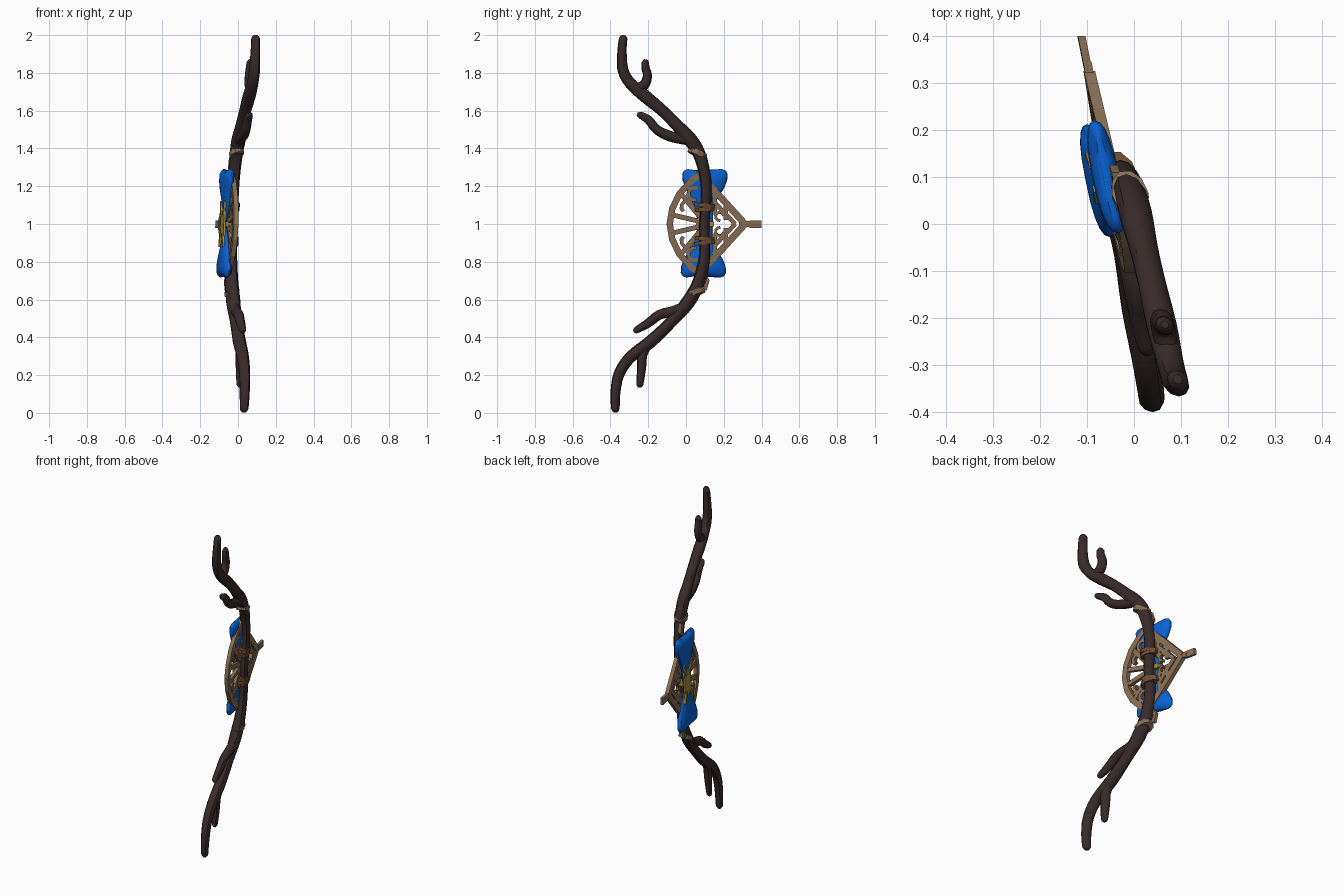
import bpy, bmesh, math
from mathutils import Vector

if "Cube" in bpy.data.objects:
    bpy.data.objects.remove(bpy.data.objects["Cube"])

def mat(name, c):
    m = bpy.data.materials.new(name)
    m.diffuse_color = (*c, 1)
    m.use_nodes = True
    m.node_tree.nodes["Principled BSDF"].inputs["Base Color"].default_value = m.diffuse_color
    return m

DARK = mat("dark antler", (0.040, 0.024, 0.023))
TAN = mat("carved wood", (0.25, 0.16, 0.09))
LEATHER = mat("leather wrap", (0.17, 0.075, 0.032))
BLUE = mat("blue petal", (0.003, 0.125, 0.66))
GOLD = mat("gold", (0.40, 0.28, 0.04))

# the whole bow lies in a slightly tilted plane: y, z in plane, w = offset across it
def P(y, z, w=0.0):
    return Vector((w - 0.008 - 0.2 * y + 0.035 * (z - 1), y, z))

def finish(name, bm, material, smooth=True):
    bmesh.ops.recalc_face_normals(bm, faces=bm.faces[:])
    me = bpy.data.meshes.new(name)
    bm.to_mesh(me)
    bm.free()
    me.materials.append(material)
    ob = bpy.data.objects.new(name, me)
    bpy.context.collection.objects.link(ob)
    if smooth:
        bpy.context.view_layer.objects.active = ob
        ob.select_set(True)
        bpy.ops.object.shade_smooth_by_angle(angle=math.radians(40))
        ob.select_set(False)
    return ob

def skin(bm, rings):
    vs = [[bm.verts.new(p) for p in r] for r in rings]
    n = len(vs[0])
    for a, b in zip(vs, vs[1:]):
        for i in range(n):
            bm.faces.new((a[i], a[(i + 1) % n], b[(i + 1) % n], b[i]))
    bm.faces.new(vs[0])
    bm.faces.new(vs[-1])

def spline(pts, steps):
    v = [Vector(p) for p in pts]
    v = [2 * v[0] - v[1]] + v + [2 * v[-1] - v[-2]]
    out = []
    for i in range(1, len(v) - 2):
        a, b, c, d = v[i - 1:i + 3]
        for s in range(steps):
            t = s / steps
            out.append(0.5 * (2 * b + (c - a) * t + (2 * a - 5 * b + 4 * c - d) * t * t
                              + (3 * b - a - 3 * c + d) * t ** 3))
    return out + [v[-2]]

# round tube along (y, z, radius) points with rounded ends
def tube(bm, pts, steps=3, sides=10):
    c = spline(pts, steps)
    rings = []
    for i, p in enumerate(c):
        t = (c[min(i + 1, len(c) - 1)] - c[max(i - 1, 0)]).xy.normalized()
        n = Vector((-t.y, t.x))
        stages = [(0, 1)]
        if i == 0:
            stages = [(0, 0.45), (0.35, 0.8), (0.8, 1)]
        elif i == len(c) - 1:
            stages = [(-0.8, 1), (-0.35, 0.8), (0, 0.45)]
        for off, k in stages:
            q = p.xy + t * off * p.z
            ring = []
            for j in range(sides):
                a = math.tau * j / sides
                e = q + n * math.cos(a) * p.z * k
                ring.append(P(e.x, e.y, math.sin(a) * p.z * k))
            rings.append(ring)
    skin(bm, rings)

# main antler limb
bm = bmesh.new()
tube(bm, [(-0.330, 2.0, .022), (-0.338, 1.93, .024), (-0.335, 1.82, .029), (-0.295, 1.745, .030),
          (-0.215, 1.675, .034), (-0.125, 1.60, .031), (-0.05, 1.525, .032), (0.02, 1.45, .037),
          (0.07, 1.37, .034), (0.1, 1.26, .030), (0.108, 1.15, .028), (0.097, 1.0, .027),
          (0.1, 0.87, .028), (0.093, 0.79, .030), (0.063, 0.68, .034), (0.01, 0.585, .037),
          (-0.075, 0.485, .031), (-0.19, 0.375, .034), (-0.295, 0.295, .031),
          (-0.355, 0.205, .029), (-0.374, 0.1, .026), (-0.373, 0.003, .022)])
finish("antler_limb", bm, DARK)

# side tines
tines = {
    "upper_outer_tine": [(-0.27, 1.72, .024), (-0.222, 1.735, .027), (-0.204, 1.785, .024),
                         (-0.215, 1.83, .022), (-0.214, 1.872, .018)],
    "upper_inner_tine": [(0.02, 1.44, .026), (-0.085, 1.465, .028), (-0.155, 1.50, .025),
                         (-0.2, 1.553, .023), (-0.258, 1.584, .017)],
    "lower_inner_tine": [(0.01, 0.575, .026), (-0.06, 0.54, .028), (-0.14, 0.52, .026),
                         (-0.2, 0.475, .024), (-0.277, 0.43, .017)],
    "lower_outer_tine": [(-0.2, 0.37, .026), (-0.23, 0.31, .026), (-0.235, 0.24, .024), (-0.246, 0.135, .018)],
}
for name, pts in tines.items():
    bm = bmesh.new()
    tube(bm, pts)
    finish(name, bm, DARK)

# flat carved bar along (y, z) points, optionally mirrored about z = 1
def bar(bm, pts, width, w0=-0.032, w1=-0.012, mirror=False):
    for s in ((1, -1) if mirror else (1,)):
        v = [Vector((y, 1 + s * (z - 1))) for y, z in pts]
        rings = []
        for i, p in enumerate(v):
            t = (v[min(i + 1, len(v) - 1)] - v[max(i - 1, 0)]).normalized()
            n = Vector((-t.y, t.x)) * width / 2
            a, b = p + n, p - n
            rings.append([P(a.x, a.y, w0), P(b.x, b.y, w0), P(b.x, b.y, w1), P(a.x, a.y, w1)])
        skin(bm, rings)

def arc(cy, cz, r, a0, a1, n=7):
    return [(cy + r * math.cos(math.radians(a0 + (a1 - a0) * i / n)),
             cz + r * math.sin(math.radians(a0 + (a1 - a0) * i / n))) for i in range(n + 1)]

# outer frame: polygonal arch towards the archer, pointed front
bm = bmesh.new()
half = [(0.09, 1.275), (0.03, 1.23), (-0.035, 1.16), (-0.073, 1.08)]
bar(bm, half + [(-0.086, 1.0)] + [(y, 2 - z) for y, z in reversed(half)], 0.034, -0.034, -0.01)
bar(bm, [(0.09, 1.24), (0.19, 1.135), (0.312, 1.0)], 0.036, -0.034, -0.01, True)
finish("lattice_frame", bm, TAN, False)

# spokes and scrolls inside the frame
bm = bmesh.new()
bar(bm, [(0.09, 1.01), (-0.08, 1.05)], 0.026, mirror=True)
bar(bm, [(0.08, 1.03), (-0.03, 1.165)], 0.026, mirror=True)
bar(bm, [(0.1, 1.0), (0.095, 1.26)], 0.026, mirror=True)
bar(bm, [(0.152, 1.16), (0.152, 1.05)], 0.026, mirror=True)
bar(bm, [(0.15, 1.115), (0.26, 1.0)], 0.024, mirror=True)
bar(bm, [(0.21, 1.11), (0.21, 1.02)], 0.024, mirror=True)
bar(bm, arc(0.005, 1.09, 0.030, -20, 230), 0.020, mirror=True)
bar(bm, arc(0.045, 1.16, 0.033, 60, 290), 0.020, mirror=True)
bar(bm, arc(0.178, 1.04, 0.022, 10, 280), 0.016, mirror=True)
finish("lattice_scrolls", bm, TAN, False)

# arrow rest nose with knob
bm = bmesh.new()
bar(bm, [(0.28, 1.0), (0.345, 1.0)], 0.032, -0.032, -0.014)
bar(bm, [(0.335, 0.998), (0.36, 0.998), (0.385, 0.998), (0.40, 0.998)], 0.040, -0.032, -0.016)
finish("nose_knob", bm, TAN, False)

# ring around the limb: centre, axis, in-plane half length, height, w middle and half, w lean
def band(bm, cy, cz, ay, az, length, height, w_mid, w_half, lean=0.0, sides=10):
    ax = Vector((ay, az)).normalized()
    n = Vector((ax.y, -ax.x))
    rings = []
    for o in (-height / 2, height / 2):
        ring = []
        for j in range(sides):
            a = math.tau * (j + 0.5) / sides
            e = Vector((cy, cz)) + ax * (o + lean * math.sin(a)) + n * math.cos(a) * length
            ring.append(P(e.x, e.y, w_mid + math.sin(a) * w_half))
        rings.append(ring)
    skin(bm, rings)

# cord lashings where the frame joins the antler
for name, args in {"upper_lashing": (0.06, 1.375, 0.39, 0.92), "lower_lashing": (0.05, 0.635, -0.35, 0.94)}.items():
    bm = bmesh.new()
    band(bm, *args, 0.054, 0.026, -0.001, 0.039, 0.006)
    s = 1 if args[1] > 1 else -1
    bar(bm, [(0.09, 1 + s * 0.26), (0.115, 1 + s * 0.30), (0.10, 1 + s * 0.35)], 0.02, -0.03, -0.012)
    finish(name, bm, TAN, False)

# leather straps holding the lattice
for name, z, s in (("upper_strap", 1.09, 1), ("lower_strap", 0.91, -1)):
    bm = bmesh.new()
    band(bm, 0.098, z + 0.009 * s, 0.12 * s, 1, 0.057, 0.020, -0.006, 0.040)
    band(bm, 0.098, z - 0.012 * s, -0.06 * s, 1, 0.053, 0.020, -0.006, 0.038)
    finish(name, bm, LEATHER, False)

# puffy blue petals: (height from centre, y centre, half width, half thickness)
rows = [(0.012, .108, .034, .007), (0.04, .105, .038, .008), (0.07, .095, .048, .012), (0.11, .095, .060, .017),
        (0.15, .098, .078, .022), (0.19, .10, .102, .026), (0.23, .10, .118, .029),
        (0.265, .10, .120, .028), (0.283, .10, .110, .020), (0.291, .10, .090, .009)]
for name, s in (("upper_petal", 1), ("lower_petal", -1)):
    bm = bmesh.new()
    rings = []
    for h, yc, hy, hw in rows:
        ring = []
        for j in range(20):
            a = math.tau * j / 20
            c, d = math.cos(a), math.sin(a)
            y = yc + (0 if s > 0 else -0.008) + hy * math.copysign(abs(c) ** 0.8, c)
            dip = 0.014 * (1 - abs(c)) * h / 0.29      # soft notch in the outer edge
            z = 1 + s * (h * (0.975 if s < 0 else 1) - dip)
            ring.append(P(y, z, -0.040 + hw * math.copysign(abs(d) ** 0.8, d)))
        rings.append(ring)
    skin(bm, rings)
    finish(name, bm, BLUE)

# gold clasp between the petals, with thin prongs over their roots
bm = bmesh.new()
bar(bm, [(0.10, 1.07), (0.10, 0.93)], 0.085, -0.056, -0.046)
bar(bm, [(0.10, 1.014), (0.10, 0.986)], 0.095, -0.046, -0.014)
bar(bm, [(0.075, 1.05), (0.055, 1.09), (0.05, 1.12)], 0.016, -0.062, -0.05, True)
bar(bm, [(0.125, 1.05), (0.14, 1.09), (0.145, 1.12)], 0.016, -0.062, -0.05, True)
finish("gold_clasp", bm, GOLD, False)
